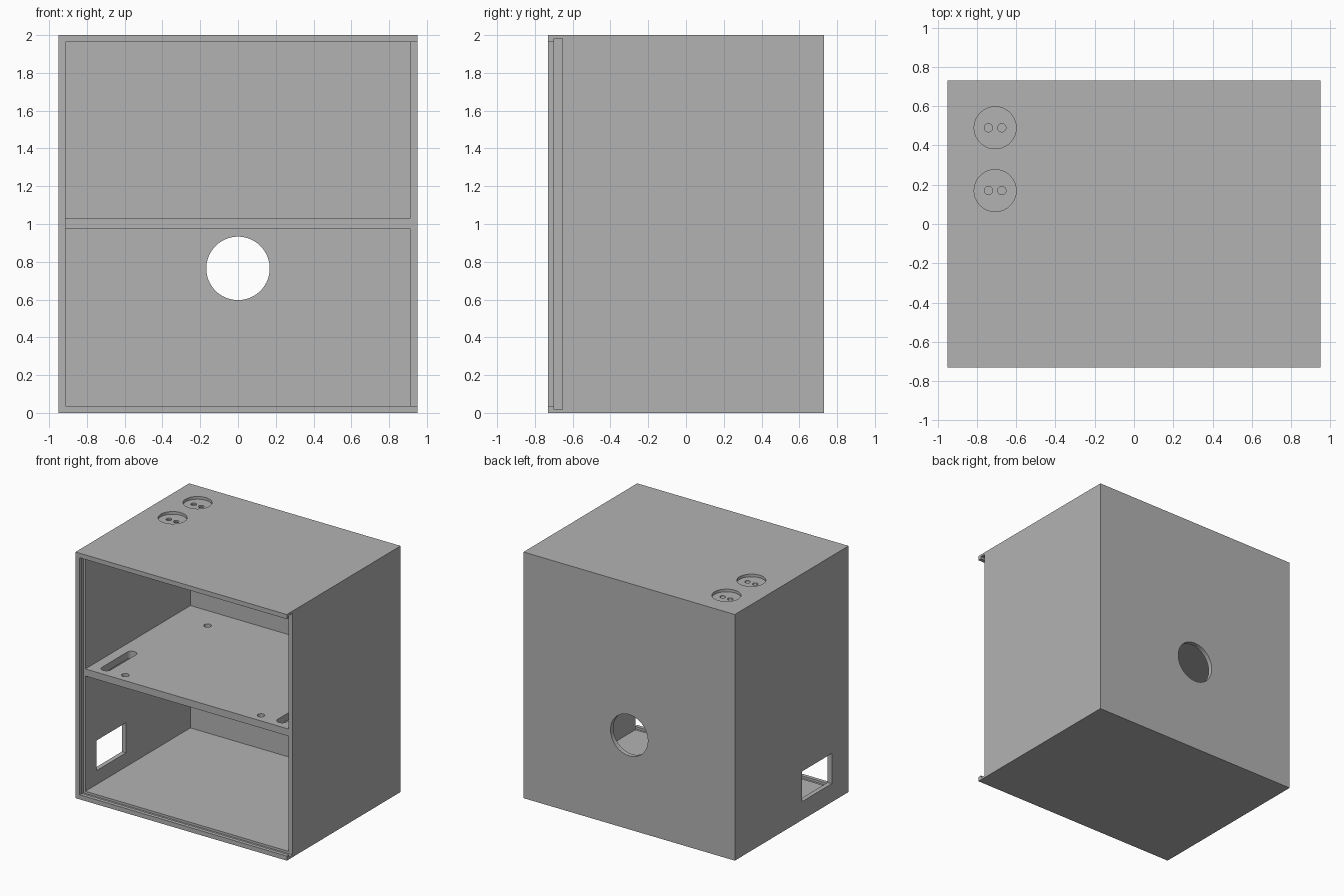
import bpy, bmesh, math
from mathutils import Matrix, Vector

if "Cube" in bpy.data.objects:
    bpy.data.objects.remove(bpy.data.objects["Cube"], do_unlink=True)

W, D, H, T = 0.95, 0.73, 2.0, 0.037      # half width, half depth, height, panel thickness
GROOVE = 0.018                           # depth of the door groove
DOOR_FRONT, DOOR_BACK = -0.70, -0.655    # door groove along y
SHELF_LOW, SHELF_TOP = 0.973, 1.031

grey = bpy.data.materials.new("plain grey")
grey.use_nodes = True
colour = (0.45, 0.45, 0.45, 1)
grey.diffuse_color = colour
grey.node_tree.nodes["Principled BSDF"].inputs["Base Color"].default_value = colour


def add(name, bm):
    mesh = bpy.data.meshes.new(name)
    bm.to_mesh(mesh)
    bm.free()
    obj = bpy.data.objects.new(name, mesh)
    mesh.materials.append(grey)
    bpy.context.collection.objects.link(obj)
    return obj


def box(name, low, high):
    low, high = Vector(low), Vector(high)
    bm = bmesh.new()
    bmesh.ops.create_cube(bm, size=1)
    bmesh.ops.scale(bm, vec=high - low, verts=bm.verts)
    bmesh.ops.translate(bm, vec=(low + high) / 2, verts=bm.verts)
    return add(name, bm)


def rod(name, centre, radius, length, stretch=0.0, along_y=False):
    """Cylinder cutter; stretch pulls it into a rounded slot along y."""
    bm = bmesh.new()
    sides = 48
    bmesh.ops.create_cone(bm, cap_ends=True, segments=sides, radius1=radius,
                          radius2=radius, depth=length,
                          matrix=Matrix.Rotation(math.pi / sides, 4, 'Z'))
    for v in bm.verts:
        v.co.y += math.copysign(stretch, v.co.y)
    if along_y:
        bmesh.ops.rotate(bm, matrix=Matrix.Rotation(math.pi / 2, 3, 'X'), verts=bm.verts)
    bmesh.ops.translate(bm, vec=centre, verts=bm.verts)
    return add(name, bm)


def cut(target, cutters):
    bpy.ops.object.select_all(action='DESELECT')
    bpy.context.view_layer.objects.active = target
    target.select_set(True)
    for cutter in cutters:
        mod = target.modifiers.new("cut", 'BOOLEAN')
        mod.operation = 'DIFFERENCE'
        mod.solver = 'EXACT'
        mod.object = cutter
        bpy.ops.object.modifier_apply(modifier=mod.name)
        bpy.data.objects.remove(cutter, do_unlink=True)
    bpy.ops.object.shade_smooth_by_angle(angle=math.radians(30))


# Cabinet shell: inner space, open front, and door groove that runs out on the left side
shell = box("cabinet_shell", (-W, -D, 0), (W, D, H))
cutters = [
    box("inner_space", (T - W, -1, T), (W - T, D - T, H - T)),
    box("door_opening", (T - W, -1, T), (W + 1, DOOR_BACK, H - T)),
    box("door_groove", (GROOVE - W, DOOR_FRONT, GROOVE), (W + 1, DOOR_BACK, H - GROOVE)),
    box("side_window", (-W - 0.1, -0.515, 0.15), (-W + 0.1, -0.135, 0.395)),
    rod("back_hole", (0, D, 0.765), 0.168, 0.3, along_y=True),
]

# Two round recesses in the top, each with a pair of small through holes
for y in (0.17, 0.49):
    cutters.append(rod("top_recess", (-0.707, y, H), 0.107, 0.044))
    for side in (-1, 1):
        cutters.append(rod("pin_hole", (-0.707 + side * 0.034, y, H), 0.021, 0.2))
cut(shell, cutters)

# Shelf with a rounded slot near each end and four screw holes
shelf = box("shelf", (T - W, DOOR_BACK, SHELF_LOW), (W - T, D - T, SHELF_TOP))
cutters = []
for side in (-1, 1):
    cutters.append(rod("cable_slot", (side * 0.79, -0.4, 1), 0.04, 0.3, stretch=0.16))
    for y in (-0.575, 0.48):
        cutters.append(rod("screw_hole", (side * 0.61, y, 1), 0.028, 0.3))
cut(shelf, cutters)
